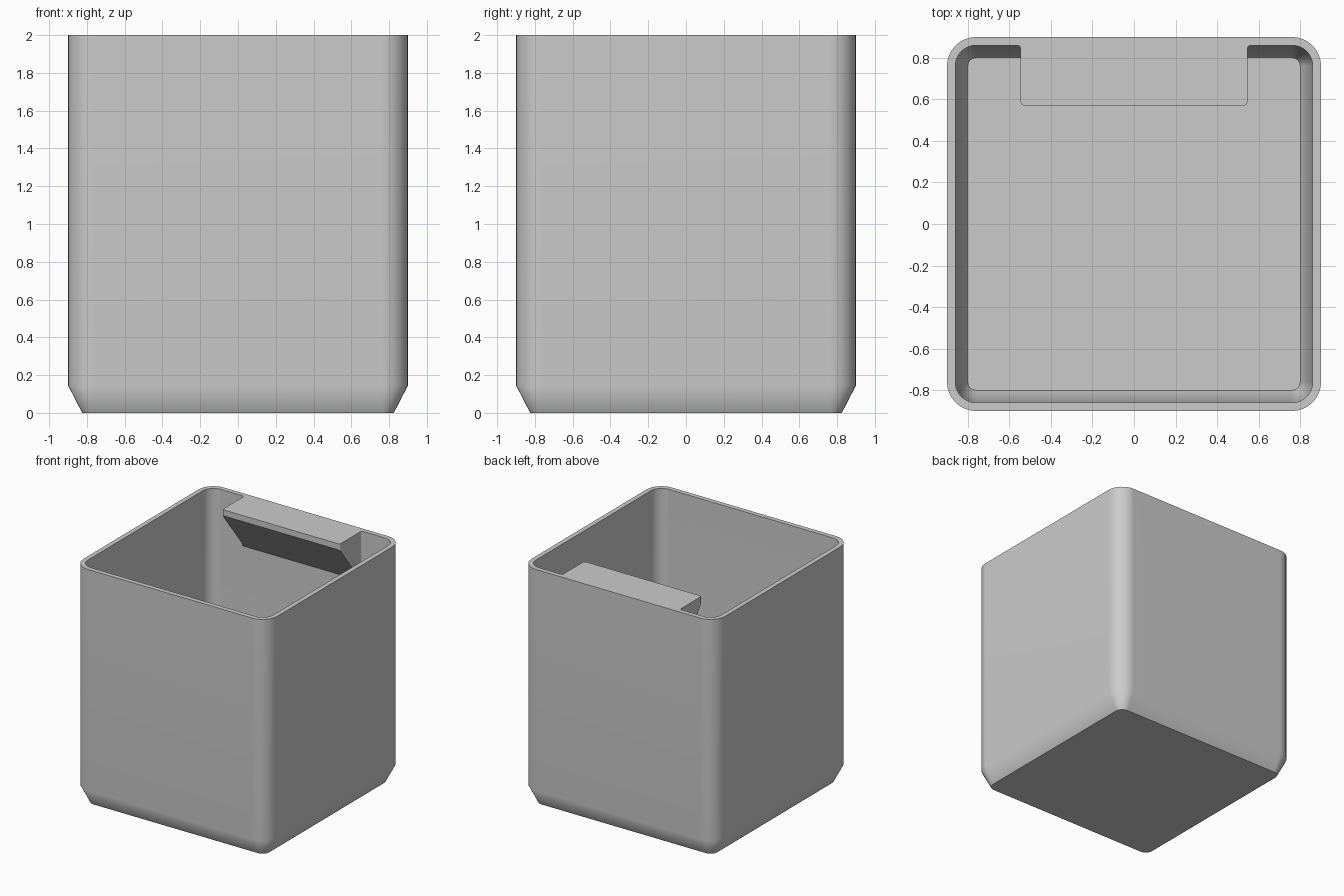
import bpy
import bmesh
from math import sin, cos, pi
from mathutils import Vector

cube = bpy.data.objects.get("Cube")
if cube:
    bpy.data.objects.remove(cube, do_unlink=True)

GREY = (0.6, 0.6, 0.6, 1)
grey = bpy.data.materials.new("plain grey")
grey.use_nodes = True
grey.diffuse_color = GREY
grey.node_tree.nodes["Principled BSDF"].inputs["Base Color"].default_value = GREY

CENTRE = 0.76   # corner arc centre, shared by every ring
STEPS = 8       # segments per rounded corner


def arc(cx, cy, r, start, end, steps):
    angles = [start + (end - start) * i / steps for i in range(steps + 1)]
    return [(cx + r * cos(a), cy + r * sin(a)) for a in angles]


def rounded_square(half):
    points = []
    for k, (sx, sy) in enumerate([(1, 1), (-1, 1), (-1, -1), (1, -1)]):
        points += arc(sx * CENTRE, sy * CENTRE, half - CENTRE,
                      k * pi / 2, (k + 1) * pi / 2, STEPS)
    return points


def finish(name, bm):
    bmesh.ops.recalc_face_normals(bm, faces=bm.faces)
    mesh = bpy.data.meshes.new(name)
    bm.to_mesh(mesh)
    bm.free()
    obj = bpy.data.objects.new(name, mesh)
    bpy.context.collection.objects.link(obj)
    mesh.materials.append(grey)
    bpy.ops.object.select_all(action='DESELECT')
    obj.select_set(True)
    bpy.context.view_layer.objects.active = obj
    bpy.ops.object.shade_smooth_by_angle(angle=pi / 6)
    weighted = obj.modifiers.new("weighted normals", 'WEIGHTED_NORMAL')
    weighted.keep_sharp = True
    return obj


# Open bin: one wall profile (half width, height) from base, over the rim, to the floor
profile = [(0.825, 0), (0.9, 0.145), (0.9, 2), (0.86, 2), (0.86, 0.156), (0.8, 0.04)]
bm = bmesh.new()
rings = [[bm.verts.new((x, y, z)) for x, y in rounded_square(half)]
         for half, z in profile]
for low, high in zip(rings, rings[1:]):
    for i in range(len(low)):
        j = (i + 1) % len(low)
        bm.faces.new((low[i], low[j], high[j], high[i]))
bm.faces.new(rings[0])
bm.faces.new(rings[-1])
finish("bin_body", bm)

# Rim ledge: plan outline with small fillets, extruded down and cut by a slope
WIDTH, FRONT, BACK, R = 0.545, 0.57, 0.86, 0.018
right_side = (arc(WIDTH - R, FRONT + R, R, -pi / 2, 0, 4)
              + arc(WIDTH + R, BACK - R, R, pi, pi / 2, 4))
outline = right_side + [(-x, y) for x, y in reversed(right_side)]
bm = bmesh.new()
top = bm.faces.new([bm.verts.new((x, y, 2)) for x, y in outline])
extruded = bmesh.ops.extrude_face_region(bm, geom=[top], use_keep_orig=True)
lower = [v for v in extruded["geom"] if isinstance(v, bmesh.types.BMVert)]
bmesh.ops.translate(bm, verts=lower, vec=(0, 0, -0.6))
bmesh.ops.recalc_face_normals(bm, faces=bm.faces)
slope = Vector((0, -0.37, -0.29))
cut = bmesh.ops.bisect_plane(bm, geom=bm.verts[:] + bm.edges[:] + bm.faces[:],
                             plane_co=(0, FRONT, 1.95), plane_no=slope,
                             clear_outer=True)
rim_edges = [e for e in cut["geom_cut"] if isinstance(e, bmesh.types.BMEdge)]
bmesh.ops.holes_fill(bm, edges=rim_edges)
finish("rim_ledge", bm)
